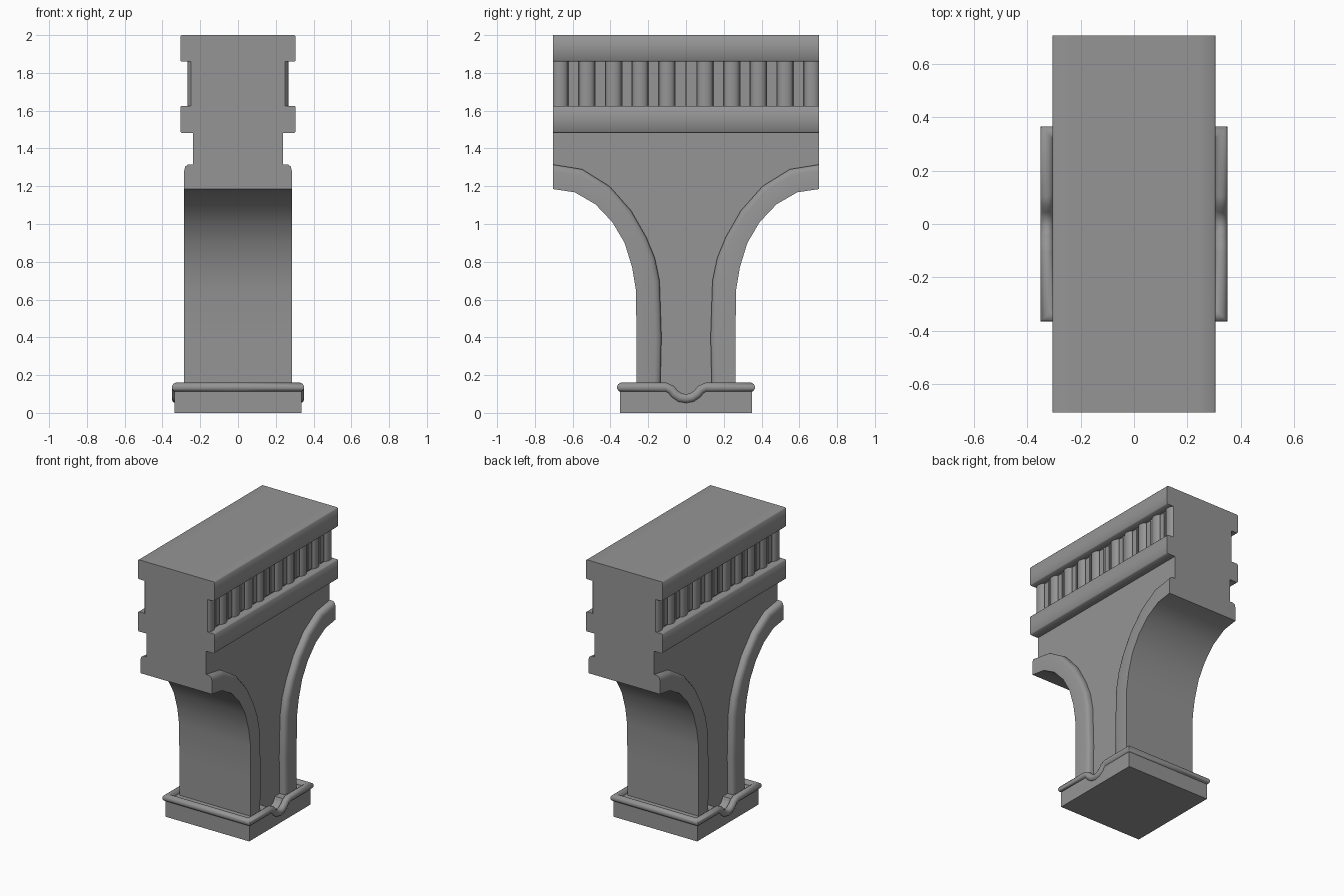
import bpy, bmesh, math
from mathutils import Vector

cube = bpy.data.objects.get("Cube")
if cube:
    bpy.data.objects.remove(cube, do_unlink=True)

stone = bpy.data.materials.new("grey_stone")
stone.use_nodes = True
GREY = (0.3, 0.3, 0.3, 1)
stone.diffuse_color = GREY
stone.node_tree.nodes["Principled BSDF"].inputs["Base Color"].default_value = GREY


def finish(name, bm, mirror="", smooth=None):
    """Turn a bmesh into an object, with optional mirroring and smoothing."""
    bmesh.ops.recalc_face_normals(bm, faces=bm.faces)
    mesh = bpy.data.meshes.new(name)
    bm.to_mesh(mesh)
    bm.free()
    mesh.materials.append(stone)
    ob = bpy.data.objects.new(name, mesh)
    bpy.context.collection.objects.link(ob)
    if mirror:
        mod = ob.modifiers.new("mirror", "MIRROR")
        mod.use_axis = ["X" in mirror, "Y" in mirror, False]
    if smooth:
        bpy.ops.object.select_all(action="DESELECT")
        ob.select_set(True)
        bpy.context.view_layer.objects.active = ob
        bpy.ops.object.shade_smooth_by_angle(angle=math.radians(smooth))
    return ob


def extrude(bm, points, offset):
    """Extrude a closed outline into a solid."""
    face = bm.faces.new([bm.verts.new(p) for p in points])
    new = bmesh.ops.extrude_face_region(bm, geom=[face])["geom"]
    verts = [v for v in new if isinstance(v, bmesh.types.BMVert)]
    bmesh.ops.translate(bm, vec=offset, verts=verts)


def loft(bm, rings, closed=True):
    """Join matching rings of points; closed sections get end caps."""
    rows = [[bm.verts.new(p) for p in ring] for ring in rings]
    n = len(rows[0])
    for a, b in zip(rows, rows[1:]):
        for i in range(n if closed else n - 1):
            j = (i + 1) % n
            bm.faces.new((a[i], a[j], b[j], b[i]))
    return rows


# Outer and inner edges of the arched band, as (y, z) from the foot upward
OUTER = [(.262, .1), (.262, .4), (.265, .65), (.285, .77), (.325, .9),
         (.39, 1.01), (.48, 1.105), (.59, 1.168), (.705, 1.185)]
INNER = [(.137, .1), (.13, .4), (.14, .7), (.165, .82), (.21, .93),
         (.29, 1.07), (.405, 1.2), (.55, 1.29), (.705, 1.315)]
WALL, END = .238, .705

# Main flared body
half = [(.262, .0)] + OUTER + [(END, 2)]
outline = half + [(-y, z) for y, z in reversed(half)]
bm = bmesh.new()
extrude(bm, [(-WALL, y, z) for y, z in outline], (2 * WALL, 0, 0))
finish("body", bm, smooth=30)

# Raised band following the arch, with a softened inner edge
section = [(0, WALL), (0, .285), (.75, .285), (.92, .279), (1, .265), (1, WALL)]
bm = bmesh.new()
rings = []
for o, i in zip(OUTER, INNER):
    o, i = Vector(o), Vector(i)
    rings.append([(x, *o.lerp(i, t)) for t, x in section])
rows = loft(bm, rings)
bm.faces.new(rows[0])
bm.faces.new(rows[-1])
finish("arch_band", bm, "XY", 50)

# Upper and lower mouldings along the sides
for name, low, high in (("lower_moulding", 1.483, 1.625), ("upper_moulding", 1.86, 2)):
    bm = bmesh.new()
    c = .006
    shape = [(WALL, low), (.305 - c, low), (.305, low + c),
             (.305, high - c), (.305 - c, high), (WALL, high)]
    extrude(bm, [(x, 0, z) for x, z in shape], (0, END, 0))
    bm.faces.remove(next(f for f in bm.faces if f.calc_center_median().y < .01))
    finish(name, bm, "XY", 60)

# Frieze of round flutes and flat bars between the mouldings
flutes, bars = bmesh.new(), bmesh.new()
for k in range(5):
    y = .1005 + .1415 * k
    arc = [math.pi * s / 8 - math.pi / 2 for s in range(9)]
    extrude(flutes, [(WALL + .03 * math.cos(a), min(y + .042 * math.sin(a), END), 1.62)
                     for a in arc], (0, 0, .245))
    y = .03 + .1415 * k
    for w, x, z0, z1 in ((.027, .25, 1.62, 1.865), (.02, .257, 1.635, 1.85)):
        extrude(bars, [(WALL, y - w, z0), (x, y - w, z0), (x, y + w, z0),
                       (WALL, y + w, z0)], (0, 0, z1 - z0))
finish("frieze_flutes", flutes, "XY", 40)
finish("frieze_bars", bars, "XY")

# Base block with a notch under each side dip
notch = [(.085 * math.cos(a), .16 + .085 * math.sin(a))
         for a in (-math.radians(17 + 14.6 * s) for s in range(11))]
bm = bmesh.new()
extrude(bm, [(-.335, y, z) for y, z in
             [(-.35, 0), (-.35, .135), (.35, .135), (.35, 0)][1:3] + []
             ] and [(-.335, y, z) for y, z in
                    [(-.35, 0), (.35, 0), (.35, .135)] + notch + [(-.35, .135)]],
        (.67, 0, 0))
finish("base_block", bm)

# Rounded rim around the base, dipping at the middle of each side
path = [Vector((.325, y, z)) for y, z in
        ((0, .075), (.033, .081), (.06, .1), (.08, .124), (.105, .135), (.34, .135))]
path.append(Vector((0, .34, .135)))
rings = []
for k, p in enumerate(path):
    out, up = Vector((1, 0, 0)), Vector((0, 0, 1))
    if 0 < k < 5:
        t = (path[k + 1] - path[k - 1]).normalized()
        up = Vector((0, -t.z, t.y))
    elif k == 5:
        out = Vector((1, 1, 0))
    elif k == 6:
        out = Vector((0, 1, 0))
    angles = [math.tau * (s + .5) / 12 for s in range(12)]
    rings.append([p + .0255 * (out * math.cos(a) + up * math.sin(a)) for a in angles])
bm = bmesh.new()
loft(bm, rings)
finish("base_rim", bm, "XY", 50)
